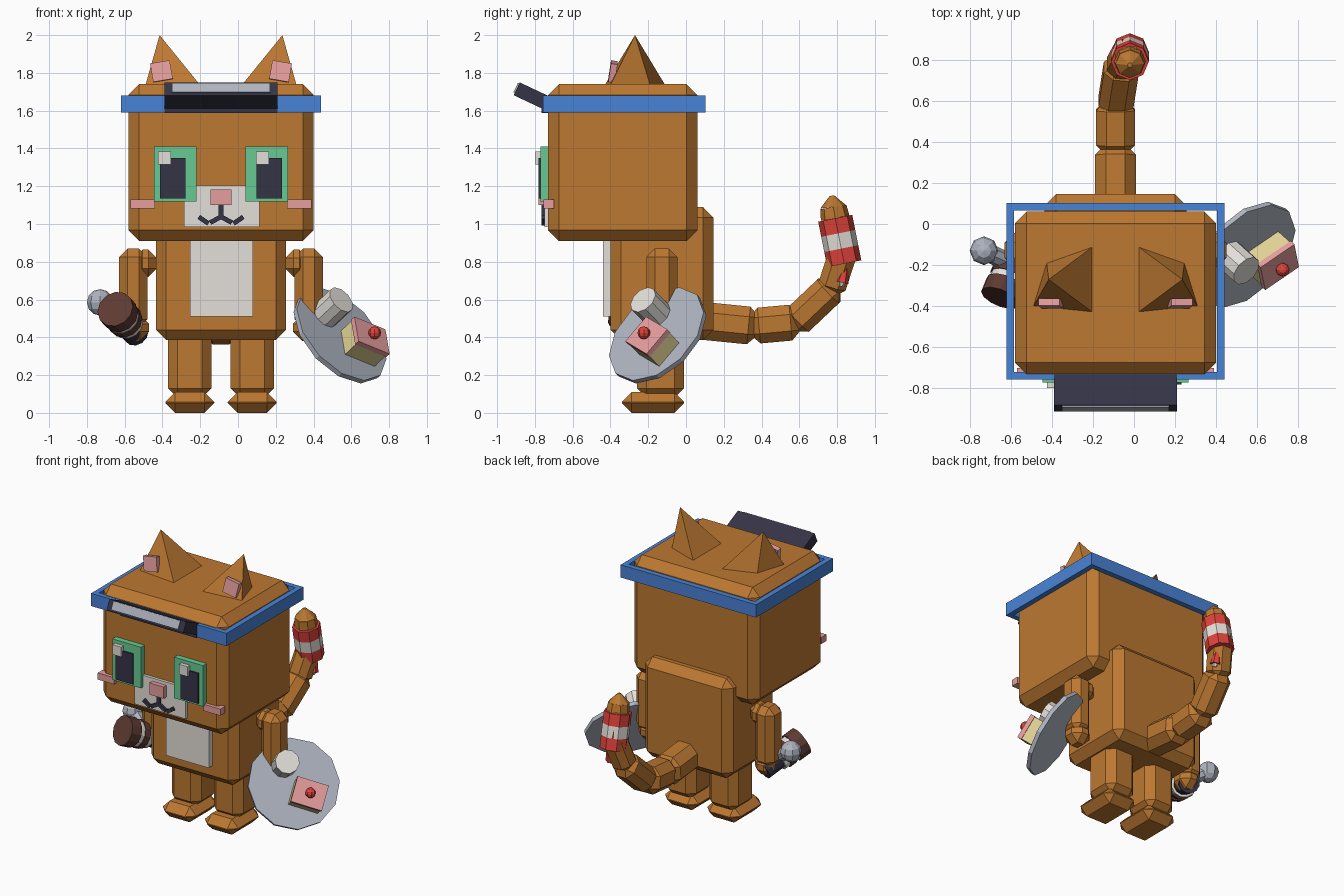
import bpy, bmesh, math
from mathutils import Vector, Matrix

if "Cube" in bpy.data.objects:
    bpy.data.objects.remove(bpy.data.objects["Cube"])

def material(name, r, g, b):
    m = bpy.data.materials.new(name)
    m.diffuse_color = [((c / 255 + 0.055) / 1.055) ** 2.4 for c in (r, g, b)] + [1]
    m.use_nodes = True
    m.node_tree.nodes["Principled BSDF"].inputs["Base Color"].default_value = m.diffuse_color
    return m

ORANGE = material("orange fur", 188, 120, 49)
WHITE = material("off white", 228, 224, 218)
BLUE = material("blue", 73, 131, 215)
GREEN = material("green", 104, 202, 148)
PINK = material("pink", 230, 157, 157)
NAVY = material("navy", 53, 51, 70)
RED = material("red", 222, 66, 58)
GREY = material("grey", 174, 180, 192)
BEIGE = material("beige", 226, 211, 150)
BROWN = material("dark brown", 94, 58, 50)
CX = -0.09  # symmetry plane of the figure

def finish(name, bm, mat, matrix=Matrix()):
    bmesh.ops.recalc_face_normals(bm, faces=bm.faces)
    me = bpy.data.meshes.new(name)
    bm.to_mesh(me)
    bm.free()
    me.materials.append(mat)
    ob = bpy.data.objects.new(name, me)
    ob.matrix_world = matrix
    bpy.context.collection.objects.link(ob)
    return ob

def block(name, size, mat, matrix, bevel=0):
    bm = bmesh.new()
    bmesh.ops.create_cube(bm, size=1, matrix=Matrix.Diagonal((*size, 1)))
    if bevel:
        bmesh.ops.bevel(bm, geom=bm.edges[:], offset=bevel, segments=1, affect='EDGES')
    return finish(name, bm, mat, matrix)

def box(name, x0, x1, y0, y1, z0, z1, mat, bevel=0):
    center = Vector((x0 + x1, y0 + y1, z0 + z1)) / 2
    return block(name, (x1 - x0, y1 - y0, z1 - z0), mat, Matrix.Translation(center), bevel)

def pair(name, x0, x1, *rest):
    box(name + "_left", x0, x1, *rest)
    box(name + "_right", 2 * CX - x1, 2 * CX - x0, *rest)

def frame(origin, z, x=(1, 0, 0)):
    # local z follows z, local x stays as near x as possible
    z = Vector(z).normalized()
    y = z.cross(Vector(x)).normalized()
    m = Matrix((y.cross(z), y, z)).transposed().to_4x4()
    m.translation = Vector(origin)
    return m

def rod(name, a, b, r1, mat, r2=None, sides=10):
    a, b = Vector(a), Vector(b)
    bm = bmesh.new()
    bmesh.ops.create_cone(bm, cap_ends=True, segments=sides, radius1=r1,
                          radius2=r1 if r2 is None else r2, depth=(b - a).length)
    return finish(name, bm, mat, frame((a + b) / 2, b - a))

def ball(name, p, r, mat):
    bm = bmesh.new()
    bmesh.ops.create_uvsphere(bm, u_segments=8, v_segments=6, radius=r)
    return finish(name, bm, mat, Matrix.Translation(p))

# Head, body, limbs
box("head", -0.58, 0.40, -0.73, 0.06, 0.91, 1.74, ORANGE, 0.057)
box("body", -0.435, 0.255, -0.40, 0.145, 0.385, 1.09, ORANGE, 0.055)
box("belly_patch", -0.255, 0.08, -0.44, -0.38, 0.51, 0.94, WHITE)
pair("leg", -0.37, -0.14, -0.26, -0.01, 0.08, 0.45, ORANGE, 0.05)
pair("foot", -0.385, -0.125, -0.34, -0.01, 0, 0.11, ORANGE, 0.052)
pair("arm", -0.63, -0.48, -0.21, -0.045, 0.45, 0.87, ORANGE, 0.045)
pair("shoulder", -0.55, -0.43, -0.20, -0.06, 0.72, 0.865, ORANGE, 0.045)
pair("hand", -0.62, -0.47, -0.21, -0.05, 0.38, 0.52, ORANGE, 0.05)

# Ears with pink inner blocks
for side, s in (("left", 1), ("right", -1)):
    bm = bmesh.new()
    base = [bm.verts.new((CX + s * x, y, 1.735)) for x, y in
            ((-0.11, -0.11), (-0.11, -0.43), (-0.40, -0.40), (-0.335, -0.19))]
    apex = bm.verts.new((CX - s * 0.325, -0.27, 2.0))
    bm.faces.new(base)
    for i in range(4):
        bm.faces.new((base[i], base[(i + 1) % 4], apex))
    finish("ear_" + side, bm, ORANGE)
    block("inner_ear_" + side, (0.105, 0.035, 0.10), PINK,
          Matrix.Translation((CX - s * 0.315, -0.387, 1.807))
          @ Matrix.Rotation(-s * 0.17, 4, 'Y') @ Matrix.Rotation(-0.15, 4, 'X'))

# Face
pair("eye", -0.445, -0.22, -0.77, -0.72, 1.12, 1.41, GREEN)
pair("pupil", -0.412, -0.277, -0.78, -0.72, 1.135, 1.35, NAVY)
for side, x in (("left", -0.39), ("right", 0.13)):
    box("eye_shine_" + side, x - 0.034, x + 0.034, -0.797, -0.74, 1.315, 1.385, WHITE)
box("muzzle", -0.285, 0.115, -0.75, -0.70, 0.985, 1.205, WHITE)
box("nose", -0.145, -0.035, -0.782, -0.72, 1.10, 1.183, PINK)
pair("cheek", -0.57, -0.44, -0.755, -0.70, 1.083, 1.13, PINK)
box("mouth_stem", -0.104, -0.076, -0.765, -0.73, 1.025, 1.11, NAVY)
for s in (-1, 1):
    for part, x, z, tilt in (("inner", 0.03, 1.022, 0.5), ("outer", 0.092, 1.02, -0.6)):
        block("mouth_" + part, (0.062, 0.03, 0.025), NAVY,
              Matrix.Translation((CX + s * x, -0.75, z)) @ Matrix.Rotation(s * tilt, 4, 'Y'))

# Headband frame and visor
for name, y0, y1 in (("band_front", -0.757, -0.72), ("band_back", 0.065, 0.102)):
    box(name, -0.62, 0.44, y0, y1, 1.59, 1.68, BLUE)
pair("band_side", -0.62, -0.583, -0.72, 0.065, 1.59, 1.68, BLUE)
tilt = Matrix.Translation((CX, -0.81, 1.675)) @ Matrix.Rotation(-0.44, 4, 'X')
block("visor", (0.60, 0.19, 0.075), NAVY, tilt)
block("visor_trim", (0.52, 0.012, 0.055), GREY, tilt @ Matrix.Translation((0, -0.097, 0.004)))
box("visor_root", -0.39, 0.21, -0.764, -0.73, 1.588, 1.68, NAVY)

# Tail segments along a curved path
path = [Vector(p) for p in ((-0.09, 0.06, 0.49), (-0.09, 0.36, 0.46), (-0.09, 0.58, 0.48),
                            (-0.06, 0.77, 0.66), (-0.025, 0.835, 0.86), (-0.02, 0.79, 1.04))]
widths = (0.2, 0.19, 0.17, 0.15, 0.14)
for i, w in enumerate(widths):
    a, b = path[i], path[i + 1]
    block("tail_segment", (w, w, (b - a).length + 0.05), ORANGE, frame((a + b) / 2, b - a), w * 0.27)
# Striped ring and tail tip
low, high = Vector((-0.02, 0.838, 0.79)), Vector((-0.02, 0.79, 1.03))
for i, mat in enumerate((RED, WHITE, RED)):
    rod("tail_stripe", low.lerp(high, i / 3), low.lerp(high, (i + 1) / 3),
        0.092, mat, sides=8)
rod("tail_end", high, (-0.02, 0.78, 1.09), 0.077, ORANGE, 0.07, 8)
rod("tail_tip", (-0.02, 0.78, 1.09), (-0.02, 0.773, 1.15), 0.07, ORANGE, 0.012, 8)
rod("tail_tassel", (0.01, 0.85, 0.80), (0.01, 0.825, 0.69), 0.012, RED, 0.035, 6)
rod("tassel_end", (0.01, 0.827, 0.70), (0.01, 0.82, 0.67), 0.025, WHITE, 0.012, 6)

# Serving plate, tilted outwards
n = Vector((0.61, -0.55, 0.57)).normalized()
plate = frame((0.54, -0.15, 0.41), n, (0.782, 0.536, -0.32))
c = plate.translation
rod("plate", c - n * 0.014, c + n * 0.014, 0.30, GREY, sides=12)
cup = Vector((0.51, -0.195, 0.565))
rod("cup", cup - n * 0.09, cup + n * 0.06, 0.08, WHITE)
# Cake slice and cherry
def on_plate(x, y, z):
    return plate @ Matrix.Translation((x, y, z))
block("cake", (0.20, 0.165, 0.10), BEIGE, on_plate(0.10, -0.06, 0.06))
block("icing", (0.21, 0.172, 0.03), PINK, on_plate(0.10, -0.06, 0.122))
ball("cherry", on_plate(0.10, -0.06, 0.16).translation, 0.034, RED)

# Banded mallet-like tool in the other hand
front, back = Vector((-0.65, -0.36, 0.55)), Vector((-0.54, -0.09, 0.42))
for name, t0, t1, r, mat in (("tool_head", 0, 0.25, 0.10, BROWN),
                             ("tool_ring_a", 0.25, 0.36, 0.09, WHITE),
                             ("tool_middle", 0.36, 0.5, 0.095, BROWN),
                             ("tool_ring_b", 0.5, 0.62, 0.085, WHITE),
                             ("tool_handle", 0.62, 1.0, 0.07, NAVY)):
    rod(name, front.lerp(back, t0), front.lerp(back, t1), r, mat, sides=12)
rod("tool_stub", (-0.60, -0.19, 0.50), (-0.72, -0.135, 0.58), 0.045, GREY, sides=8)
ball("tool_knob", (-0.73, -0.13, 0.585), 0.07, GREY)
